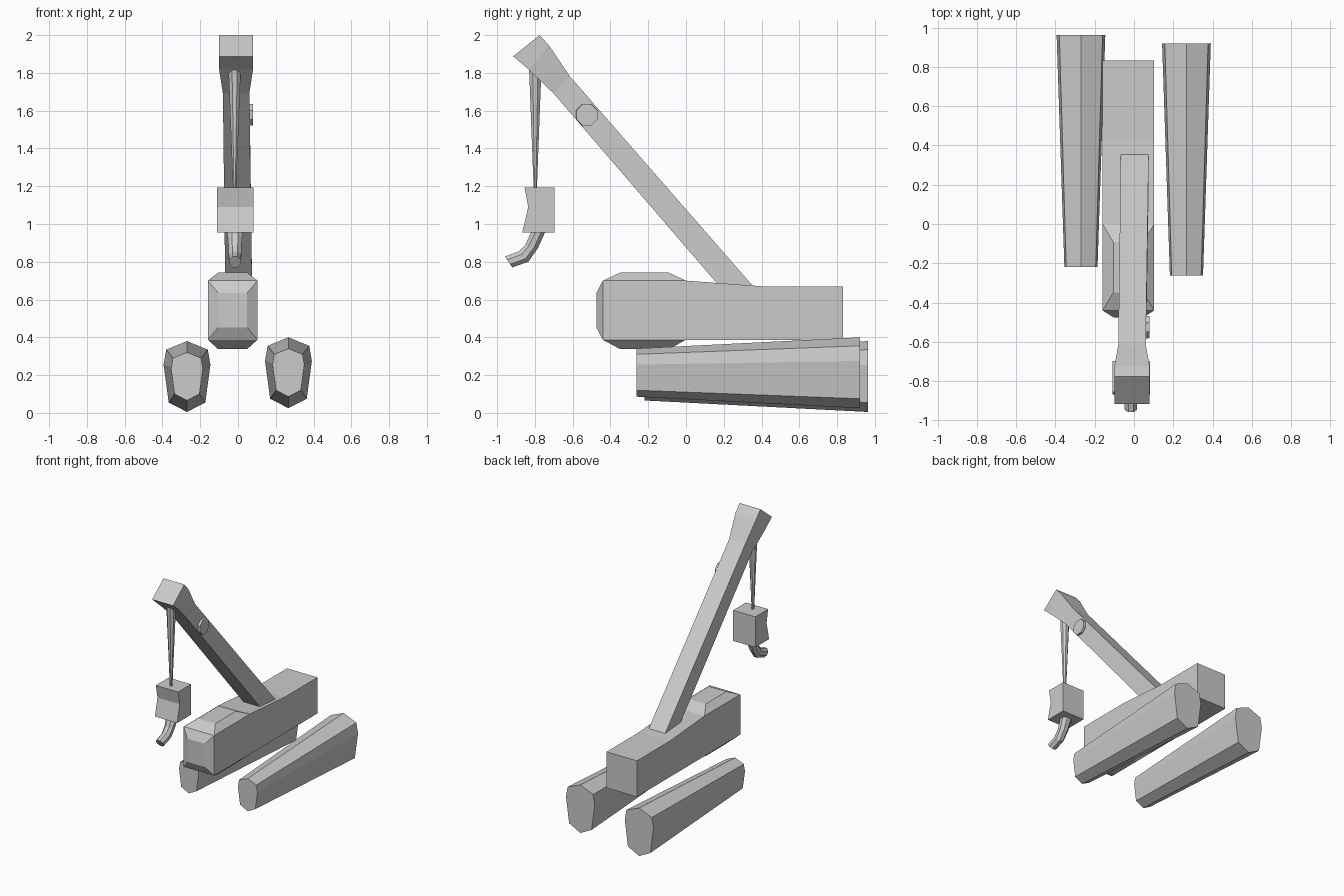
import bpy, bmesh, math
from mathutils import Vector

if "Cube" in bpy.data.objects:
    bpy.data.objects.remove(bpy.data.objects["Cube"])


def loft(name, rings, edit=None):
    """Skin a closed flat-shaded solid through rings with equal point counts."""
    bm = bmesh.new()
    loops = [[bm.verts.new(p) for p in ring] for ring in rings]
    n = len(loops[0])
    for a, b in zip(loops, loops[1:]):
        for i in range(n):
            j = (i + 1) % n
            bm.faces.new((a[i], a[j], b[j], b[i]))
    bm.faces.new(loops[0])
    bm.faces.new(loops[-1])
    bmesh.ops.recalc_face_normals(bm, faces=bm.faces[:])
    if edit:
        edit(bm)
    me = bpy.data.meshes.new(name)
    bm.to_mesh(me)
    bm.free()
    ob = bpy.data.objects.new(name, me)
    bpy.context.collection.objects.link(ob)
    return ob


def rect(x0, x1, lo, hi):
    """Four-point ring between two (y, z) points, spanning x0..x1."""
    return [(x0, *lo), (x1, *lo), (x1, *hi), (x0, *hi)]


def oval(centre, u, v, n=8):
    """Ring of n points with flats facing along u and v."""
    k = 1 / math.cos(math.pi / n)
    angles = [2 * math.pi * (i + 0.5) / n for i in range(n)]
    return [Vector(centre) + Vector(u) * (k * math.cos(a)) + Vector(v) * (k * math.sin(a))
            for a in angles]


# Tapered eight-sided tracks
half = [(0, 0.185), (0.11, 0.14), (0.124, 0.06), (0.097, -0.14), (0, -0.19)]
section = half + [(-x, z) for x, z in half[-2:0:-1]]


def track(name, cx, y0, y1, cz):
    loft(name, [[(cx + x * s, y, cz + z * s) for x, z in section]
                for y, s in ((y0, 0.68), (y1, 1.0))])


track("left_track", -0.27, -0.22, 0.963, 0.195)
track("right_track", 0.267, -0.262, 0.92, 0.215)


# Body with raised panels on the top, bottom and front of its forward section
def raise_panels(bm):
    for normal, height in (((0, 0, 1), 0.043), ((0, 0, -1), 0.05), ((0, -1, 0), 0.035)):
        d = Vector(normal)
        face = next(f for f in bm.faces if f.normal.dot(d) > 0.99
                    and f.calc_center_median().y < -0.1)
        new = bmesh.ops.extrude_discrete_faces(bm, faces=[face])["faces"][0]
        c = new.calc_center_median()
        for v in new.verts:
            v.co = c + (v.co - c) * 0.58 + d * height


loft("body", [rect(-0.16, 0.103, (y, 0.387), (y, top)) for y, top in
              ((-0.44, 0.70), (0, 0.70), (0.43, 0.668), (0.832, 0.668))], raise_panels)

# Boom with flared head
loft("boom", [
    rect(-0.067, 0.075, (0.21, 0.632), (0.375, 0.648)),
    rect(-0.08, 0.06, (-0.70, 1.69), (-0.615, 1.782)),
    rect(-0.10, 0.08, (-0.835, 1.82), (-0.725, 1.945)),
    rect(-0.10, 0.08, (-0.915, 1.888), (-0.775, 2.0)),
])

# Pivot disc on the boom's right side
loft("boom_pivot", [oval((x, -0.525, 1.578), (0, r, 0), (0, 0, r))
                    for x, r in ((0.05, 0.058), (0.08, 0.056))])

# Tapered cable
loft("cable", [oval((-0.018, -0.798, z), (r, 0, 0), (0, r, 0))
               for z, r in ((1.83, 0.033), (1.17, 0.008))])

# Hook block with pinched front
loft("hook_block", [rect(-0.11, 0.082, (front, z), (-0.697, z)) for front, z in
                    ((-0.867, 0.955), (-0.835, 1.09), (-0.855, 1.193))])

# Curved hook, swept through inner and outer edge points
inner = [(-0.81, 0.98), (-0.85, 0.89), (-0.885, 0.855), (-0.958, 0.828)]
outer = [(-0.735, 0.98), (-0.785, 0.87), (-0.835, 0.80), (-0.92, 0.77)]
rings = []
for a, b, w in zip(inner, outer, (0.042, 0.035, 0.033, 0.031)):
    p, q = Vector((-0.016, *a)), Vector((-0.016, *b))
    rings.append(oval((p + q) / 2, (w, 0, 0), (q - p) / 2))
loft("hook", rings)
